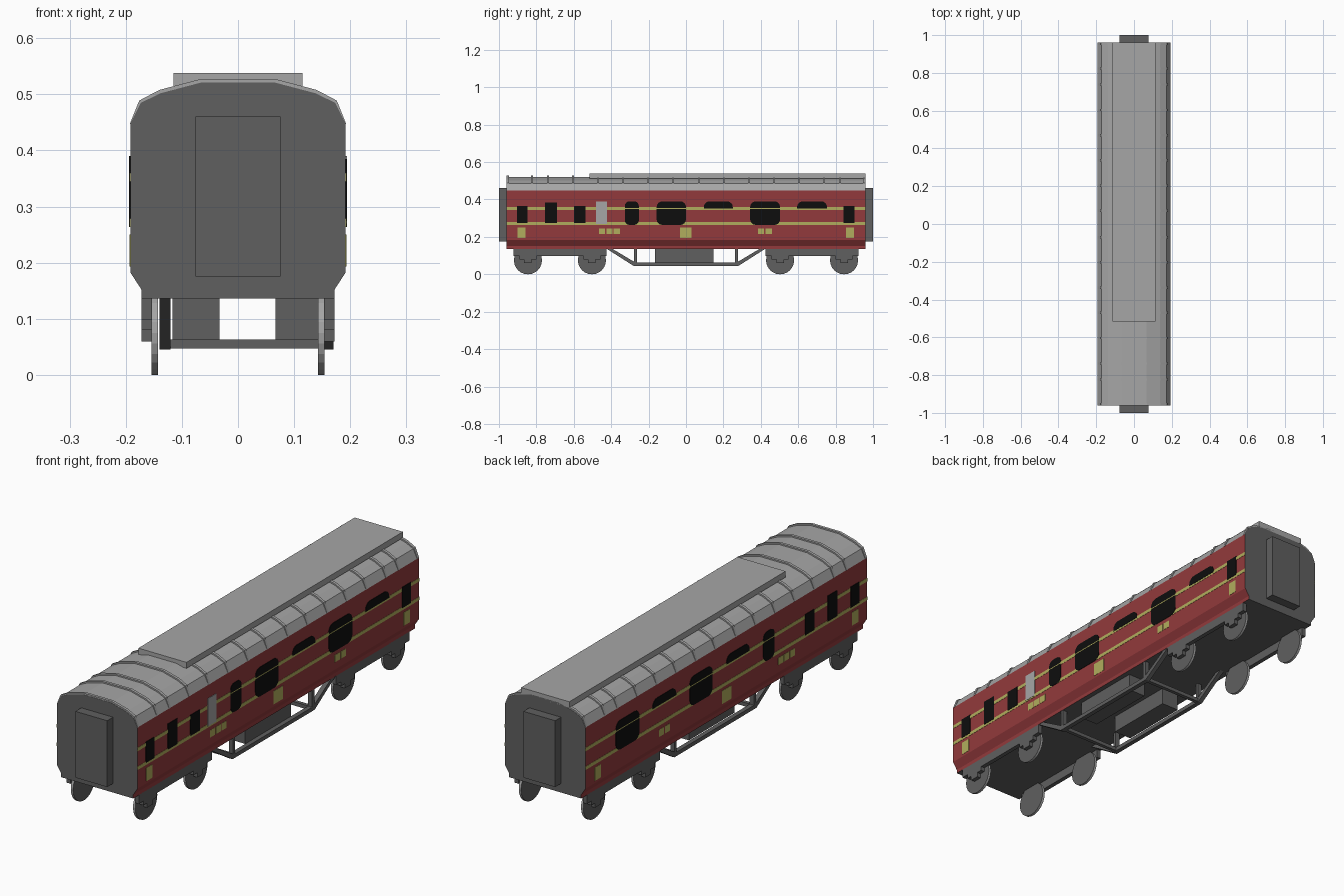
import bpy, bmesh, math

if "Cube" in bpy.data.objects:
    bpy.data.objects.remove(bpy.data.objects["Cube"])


def mat(name, r, g, b):
    m = bpy.data.materials.new(name)
    m.diffuse_color = (r, g, b, 1)
    m.use_nodes = True
    m.node_tree.nodes["Principled BSDF"].inputs["Base Color"].default_value = m.diffuse_color
    return m


RED = mat("maroon_red", 0.29, 0.042, 0.045)
DARK = mat("dark_grey", 0.115, 0.115, 0.115)
ROOF = mat("roof_grey", 0.38, 0.38, 0.38)
YELLOW = mat("straw_yellow", 0.44, 0.42, 0.11)
BLACK = mat("window_black", 0.004, 0.004, 0.004)


def prism(name, pts, axis, a, b, *mats, rule=None):
    """Extrude a 2D outline along x (pts are y,z) or y (pts are x,z)."""
    bm = bmesh.new()
    place = (lambda p, t: (t, p[0], p[1])) if axis == 'x' else (lambda p, t: (p[0], t, p[1]))
    lo = [bm.verts.new(place(p, a)) for p in pts]
    hi = [bm.verts.new(place(p, b)) for p in pts]
    bm.faces.new(lo)
    bm.faces.new(hi)
    n = len(pts)
    for i in range(n):
        j = (i + 1) % n
        bm.faces.new((lo[i], lo[j], hi[j], hi[i]))
    bmesh.ops.recalc_face_normals(bm, faces=bm.faces)
    bm.normal_update()
    if rule:
        for f in bm.faces:
            f.material_index = rule(f.normal, f.calc_center_median())
    me = bpy.data.meshes.new(name)
    bm.to_mesh(me)
    bm.free()
    for m in mats:
        me.materials.append(m)
    ob = bpy.data.objects.new(name, me)
    bpy.context.collection.objects.link(ob)
    return ob


def rect(u0, u1, v0, v1):
    return [(u0, v0), (u1, v0), (u1, v1), (u0, v1)]


def rounded(u0, u1, v0, v1, rb, rt):
    """Rectangle with separate bottom and top corner radii."""
    pts = []
    for cu, cv, r, start in ((u1 - rb, v0 + rb, rb, 270), (u1 - rt, v1 - rt, rt, 0),
                             (u0 + rt, v1 - rt, rt, 90), (u0 + rb, v0 + rb, rb, 180)):
        if r == 0:
            pts.append((cu, cv))
            continue
        for k in range(5):
            t = math.radians(start + 22.5 * k)
            pts.append((cu + r * math.cos(t), cv + r * math.sin(t)))
    return pts


def mirrored(half):
    return half + [(-x, z) for x, z in reversed(half)]


# Body shell: red sides, grey roof, dark ends and floor
def body_rule(n, c):
    if abs(n.y) > 0.5 or n.z < -0.9:
        return 1
    return 2 if c.z > 0.45 else 0


W = 0.192
prism("carriage_body",
      mirrored([(0.172, 0.136), (0.172, 0.152), (W, 0.183), (W, 0.447),
                (0.173, 0.485), (0.138, 0.502), (0.066, 0.521)]),
      'y', -0.96, 0.96, RED, DARK, ROOF, rule=body_rule)

# Roof ribs
rib = mirrored([(0.193, 0.447), (0.176, 0.489), (0.14, 0.508), (0.068, 0.527)])
for y in (0.07, 0.203, 0.337, 0.47, 0.604, 0.738, 0.823, 0.953):
    for s in (-1, 1):
        prism("roof_rib", rib, 'y', s * y - 0.006, s * y + 0.006, ROOF)

# Raised roof panel
prism("roof_panel", rect(-0.115, 0.115, 0.512, 0.538), 'y', -0.515, 0.96, ROOF)

# End gangways
for s in (-1, 1):
    prism("end_gangway", rect(-0.076, 0.076, 0.175, 0.461), 'y', s * 0.955, s * 1.0, DARK)


# Painted side details as thin plates
def plate(name, pts, side, thick, m):
    prism(name, pts, 'x', side * (W - 0.001), side * (W + thick), m)


big_slots = [(-0.157, 0.0), (0.095, 0.25), (0.343, 0.503), (0.594, 0.754)]
for s in (-1, 1):
    for z0, z1 in ((0.264, 0.279), (0.345, 0.360)):
        plate("side_stripe", rect(-0.96, 0.96, z0, z1), s, 0.001, YELLOW)
    # Door windows
    doors = [(-0.904, -0.847, 0.364), (-0.754, -0.69, 0.385), (-0.6, -0.537, 0.364)]
    if s > 0:
        doors.append((0.843, 0.902, 0.364))
        plate("grey_door_window", rect(-0.482, -0.423, 0.270, 0.39), s, 0.002, ROOF)
    for y0, y1, top in doors:
        plate("door_window", rect(y0, y1, 0.274, top), s, 0.002, BLACK)
    # Narrow window, then large and shallow windows alternating
    plate("narrow_window", rounded(-0.327, -0.252, 0.264, 0.39, 0.025, 0.025), s, 0.002, BLACK)
    plate("window_bar", rect(-0.327, -0.252, 0.350, 0.354), s, 0.0025, YELLOW)
    for i, (y0, y1) in enumerate(big_slots):
        if (i % 2 == 0) == (s > 0):
            plate("large_window", rounded(y0, y1, 0.264, 0.39, 0.03, 0.03), s, 0.002, BLACK)
            plate("window_bar", rect(y0, y1, 0.350, 0.354), s, 0.0025, YELLOW)
        else:
            plate("shallow_window", rounded(y0, y1, 0.353, 0.39, 0, 0.03), s, 0.002, BLACK)
    # Lower yellow panels
    for y0, y1 in ((-0.9, -0.857), (-0.033, 0.03), (0.855, 0.897)):
        plate("yellow_panel", rect(y0, y1, 0.193, 0.25), s, 0.001, YELLOW)
    for y0 in (-0.466, -0.426, -0.388, 0.384, 0.425):
        plate("small_yellow_panel", rect(y0, y0 + 0.034, 0.215, 0.246), s, 0.001, YELLOW)

# Wheels, bogie frames and axle boxes
wheel_r = 0.075
for s in (-1, 1):
    for e in (-1, 1):
        prism("bogie_frame", rect(min(e * 0.922, e * 0.424), max(e * 0.922, e * 0.424), 0.098, 0.138),
              'x', s * 0.153, s * 0.172, DARK)
        for y in (0.503, 0.845):
            c = e * y
            ring = [(c + wheel_r * math.cos(k * math.pi / 12),
                     wheel_r + wheel_r * math.sin(k * math.pi / 12)) for k in range(24)]
            prism("wheel", ring, 'x', s * 0.143, s * 0.154, DARK, ROOF,
                  rule=lambda n, c: 0 if abs(n.x) > 0.5 else 1)
            prism("axle_box", [(c - 0.045, 0.1), (c - 0.045, 0.08), (c - 0.02, 0.08), (c - 0.02, 0.06),
                               (c + 0.02, 0.06), (c + 0.02, 0.08), (c + 0.045, 0.08), (c + 0.045, 0.1)],
                  'x', s * 0.153, s * 0.172, DARK)

# Underfloor truss, slightly off centre
for x0, x1 in ((-0.14, -0.12), (0.15, 0.17)):
    prism("truss_bottom_bar", rect(-0.28, 0.28, 0.045, 0.062), 'x', x0, x1, DARK)
    for e in (-1, 1):
        prism("truss_post", rect(e * 0.27 - 0.007, e * 0.27 + 0.007, 0.05, 0.138), 'x', x0, x1, DARK)
        prism("truss_diagonal", [(e * 0.425, 0.137), (e * 0.395, 0.137), (e * 0.262, 0.058),
                                 (e * 0.28, 0.045)], 'x', x0, x1, DARK)
for e in (-1, 1):
    prism("truss_cross_bar", rect(-0.14, 0.17, 0.047, 0.063), 'y', e * 0.27 - 0.008, e * 0.27 + 0.008, DARK)

# Equipment boxes under the floor
for x0, x1 in ((-0.117, -0.033), (0.067, 0.15)):
    prism("underfloor_box", rect(x0, x1, 0.062, 0.138), 'y', -0.165, 0.148, DARK)
